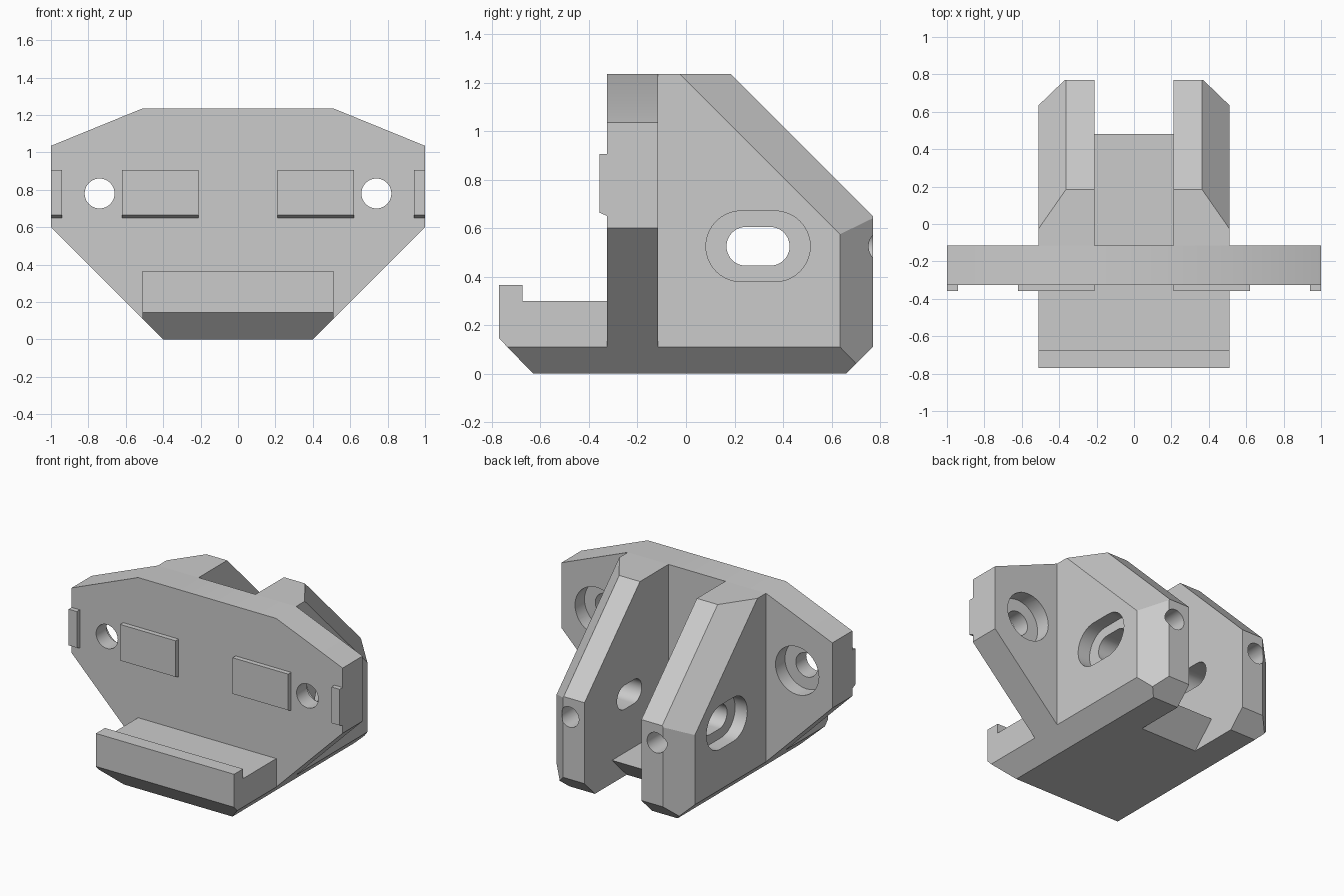
import bpy
import bmesh
from math import cos, sin, pi, radians
from mathutils import Vector

if "Cube" in bpy.data.objects:
    bpy.data.objects.remove(bpy.data.objects["Cube"], do_unlink=True)

grey = bpy.data.materials.new("light grey plastic")
grey.use_nodes = True
COLOUR = (0.6, 0.6, 0.6, 1)
grey.diffuse_color = COLOUR
grey.node_tree.nodes["Principled BSDF"].inputs["Base Color"].default_value = COLOUR


def prism(name, outline, axis, start, end, planes=()):
    """Extrude an outline along x (y,z points) or y (x,z points), then trim it by planes."""
    bm = bmesh.new()
    place = (lambda p: (start, p[0], p[1])) if axis == "x" else (lambda p: (p[0], start, p[1]))
    face = bm.faces.new([bm.verts.new(place(p)) for p in outline])
    moved = bmesh.ops.extrude_face_region(bm, geom=[face])["geom"]
    step = Vector((end - start, 0, 0)) if axis == "x" else Vector((0, end - start, 0))
    bmesh.ops.translate(bm, vec=step, verts=[v for v in moved if isinstance(v, bmesh.types.BMVert)])
    bmesh.ops.remove_doubles(bm, verts=bm.verts, dist=1e-5)
    for point, normal in planes:
        geom = bm.verts[:] + bm.edges[:] + bm.faces[:]
        bmesh.ops.bisect_plane(bm, geom=geom, dist=1e-5, plane_co=point, plane_no=normal, clear_outer=True)
        rim = [e for e in bm.edges if e.is_boundary]
        if rim:
            bmesh.ops.contextual_create(bm, geom=rim)
    bmesh.ops.recalc_face_normals(bm, faces=bm.faces)
    mesh = bpy.data.meshes.new(name)
    bm.to_mesh(mesh)
    bm.free()
    obj = bpy.data.objects.new(name, mesh)
    bpy.context.collection.objects.link(obj)
    mesh.materials.append(grey)
    return obj


def obround(u, v, radius, half=0.0, n=20):
    """Rounded slot outline; a circle when half is zero."""
    pts = []
    for side in (1, -1):
        for i in range(n + (1 if half else 0)):
            a = pi * i / n - side * pi / 2
            pts.append((u + side * half + radius * cos(a), v + radius * sin(a)))
    return pts


def cut(obj, cutter):
    mod = obj.modifiers.new("cut", "BOOLEAN")
    mod.operation = "DIFFERENCE"
    mod.solver = "EXACT"
    mod.object = cutter
    select(obj)
    bpy.ops.object.modifier_apply(modifier=mod.name)
    bpy.data.objects.remove(cutter, do_unlink=True)


def select(obj):
    bpy.ops.object.select_all(action="DESELECT")
    obj.select_set(True)
    bpy.context.view_layer.objects.active = obj


def both_sides(point, normal):
    return [((s * point[0], *point[1:]), (s * normal[0], *normal[1:])) for s in (1, -1)]


FRONT, REAR, HALF, TOP = -0.325, -0.115, 0.51, 1.235
bottom_chamfer = both_sides((0.4, 0, 0), (1, 0, -1))

# Upright plate with counterbored screw holes
half = [(0.4, 0), (1, 0.6), (1, 1.035), (HALF, TOP)]
plate = prism("mounting_plate", half + [(-x, z) for x, z in reversed(half)], "y", FRONT, REAR)
for s in (1, -1):
    cut(plate, prism("hole", obround(s * 0.74, 0.78, 0.08), "y", -0.5, 0.1))
    cut(plate, prism("bore", obround(s * 0.74, 0.78, 0.16), "y", REAR - 0.1, 0.1))

# Front shelf with a raised lip
shelf = prism("front_shelf", [(FRONT, 0), (FRONT, 0.3), (-0.675, 0.3), (-0.675, 0.365),
                              (-0.77, 0.365), (-0.77, 0.145), (-0.63, 0)],
              "x", -HALF, HALF, bottom_chamfer)

# Rear fork: chamfered block
slope_normal = Vector((-0.15, 0.215, 0)).cross(Vector((0, 0.65, -0.65)))
slope_normal *= 1 if slope_normal.x > 0 else -1
fork = prism("rear_fork", [(REAR, 0), (0.66, 0), (0.77, 0.11), (0.77, 0.65), (0.185, TOP), (REAR, TOP)],
             "x", -HALF, HALF,
             bottom_chamfer
             + both_sides((HALF, 0.635, 0), (0.135, 0.14, 0))
             + both_sides((HALF, -0.025, TOP), tuple(slope_normal)))

# Gap between the two prongs, undercut below the floor
cut(fork, prism("gap", [(-0.15, 0.155), (0.48, 0.155), (0.275, -0.05), (0.9, -0.05), (0.9, 1.4), (-0.15, 1.4)],
                "x", -0.21, 0.21))

# Slotted cross hole with wider recesses, and a screw hole in each prong tip
cut(fork, prism("slot", obround(0.297, 0.525, 0.08, 0.05), "x", -0.7, 0.7))
for s in (1, -1):
    cut(fork, prism("recess", obround(0.297, 0.525, 0.146, 0.069), "x", s * (HALF - 0.09), s * 0.7))
    cut(fork, prism("tip_hole", obround(s * 0.32, 0.525, 0.068), "y", 0.3, 0.9))

for part in (plate, fork):
    select(part)
    bpy.ops.object.shade_smooth_by_angle(angle=radians(30))

# Thin pads on the front of the plate
pad = [(FRONT, 0.65), (FRONT, 0.905), (-0.357, 0.905), (-0.357, 0.664)]
for s, side in ((1, "left"), (-1, "right")):
    prism(side + "_inner_pad", pad, "x", s * 0.21, s * 0.62)
    prism(side + "_outer_pad", pad, "x", s * 0.94, s * 1.0)
